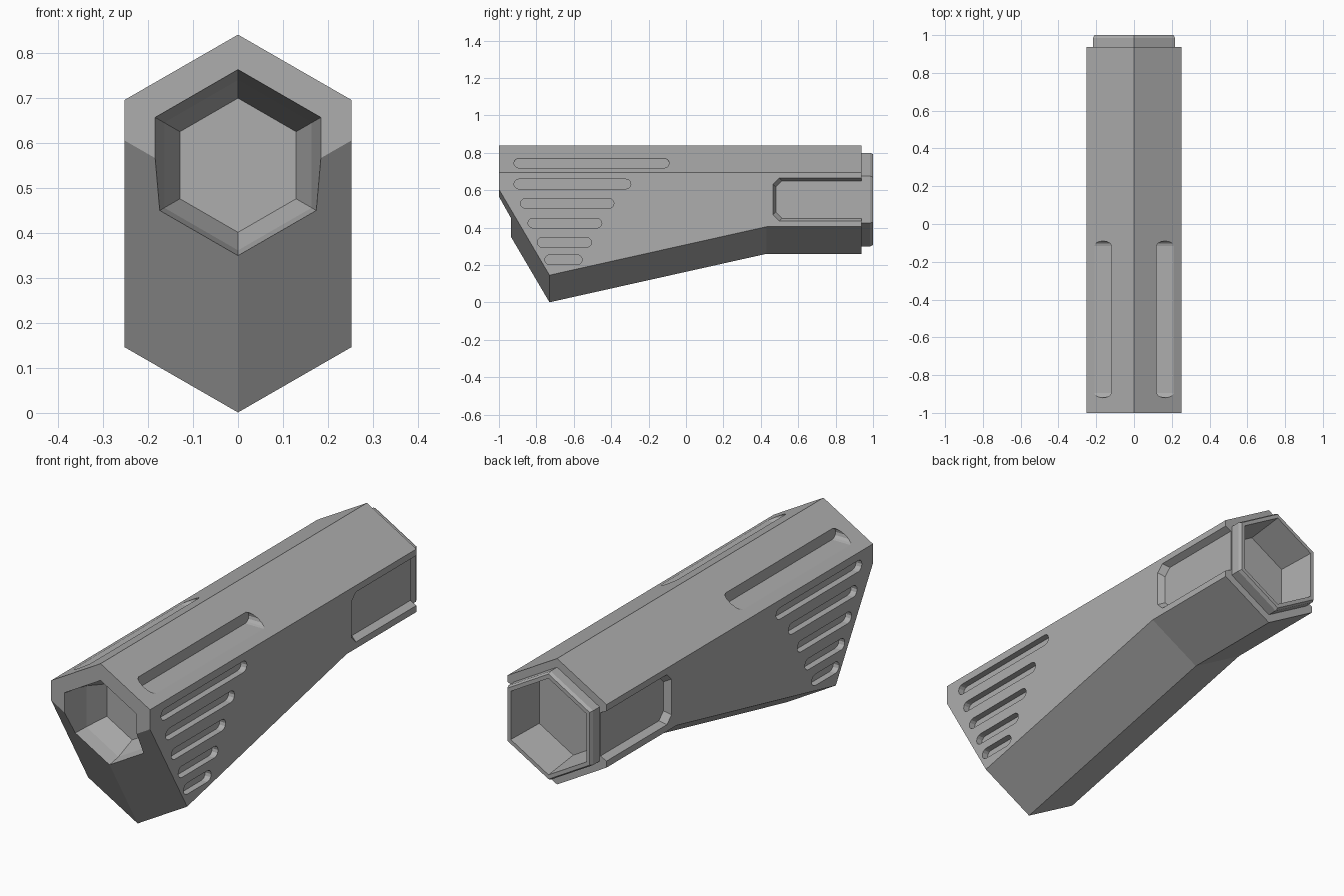
import bpy, bmesh, math

cube = bpy.data.objects.get("Cube")
if cube:
    bpy.data.objects.remove(cube)

AXIS_Z = 0.55          # height of the bore axis
HALF_W, RISE = 0.252, 0.145

grey = bpy.data.materials.new("neutral_grey")
grey.use_nodes = True
colour = (0.42, 0.42, 0.42, 1)
grey.diffuse_color = colour
grey.node_tree.nodes["Principled BSDF"].inputs["Base Color"].default_value = colour


def hexagon(radius, y):
    """Upright pointed hexagon around the bore axis."""
    angles = [math.radians(90 - 60 * i) for i in range(6)]
    return [(radius * math.cos(a), y, AXIS_Z + radius * math.sin(a)) for a in angles]


def body_ring(y, low):
    """Body section whose lower side corners lie at height low."""
    top = 0.84
    return [(0, y, top), (HALF_W, y, top - RISE), (HALF_W, y, low),
            (0, y, low - RISE), (-HALF_W, y, low), (-HALF_W, y, top - RISE)]


def loft(bm, rings):
    """Skin a run of matching rings and cap both ends."""
    loops = [[bm.verts.new(p) for p in ring] for ring in rings]
    n = len(loops[0])
    for a, b in zip(loops, loops[1:]):
        for i in range(n):
            j = (i + 1) % n
            bm.faces.new((a[i], a[j], b[j], b[i]))
    bm.faces.new(loops[0])
    bm.faces.new(loops[-1][::-1])


def make_object(name, bm):
    bmesh.ops.recalc_face_normals(bm, faces=bm.faces)
    mesh = bpy.data.meshes.new(name)
    bm.to_mesh(mesh)
    bm.free()
    mesh.materials.append(grey)
    obj = bpy.data.objects.new(name, mesh)
    bpy.context.collection.objects.link(obj)
    return obj


def slot_outline(y0, y1, z, half=0.026, steps=6):
    """Stadium outline in the side plane."""
    pts = []
    for cy, start in ((y1 - half, -90), (y0 + half, 90)):
        for i in range(steps + 1):
            a = math.radians(start + 180 * i / steps)
            pts.append((cy + half * math.cos(a), z + half * math.sin(a)))
    return pts


def pocket_outline(grow):
    """Side pocket with clipped front corners, open to the rear."""
    y0, y1, h, c = 0.48 - grow, 0.96, 0.1 + grow, 0.033
    return [(y1, AXIS_Z - h), (y1, AXIS_Z + h), (y0 + c, AXIS_Z + h),
            (y0, AXIS_Z + h - c), (y0, AXIS_Z - h + c), (y0 + c, AXIS_Z - h)]


# Body, rear collar and rear socket as one continuous skin
bm = bmesh.new()
loft(bm, [body_ring(-1, 0.605), body_ring(-0.73, 0.146), body_ring(0.43, 0.405),
          body_ring(0.938, 0.405), hexagon(0.25, 0.938), hexagon(0.25, 0.985),
          hexagon(0.242, 1), hexagon(0.222, 1), hexagon(0.2, 0.82)])
body = make_object("grip_body", bm)

# Stepped, tapering front bore
bm = bmesh.new()
loft(bm, [hexagon(0.2306, -1.1), hexagon(0.189, -0.87), hexagon(0.149, -0.77)])
cutters = [make_object("front_bore_cutter", bm)]

# Side slots, the topmost one biting horizontally into the sloping roof
slots = [(-0.92, -0.09, 0.745, 0.118), (-0.92, -0.295, 0.633, 0.222),
         (-0.885, -0.385, 0.53, 0.222), (-0.845, -0.45, 0.424, 0.222),
         (-0.795, -0.505, 0.321, 0.222), (-0.755, -0.555, 0.229, 0.222)]
bm = bmesh.new()
for side in (1, -1):
    for y0, y1, z, inner in slots:
        outline = slot_outline(y0, y1, z)
        loft(bm, [[(side * x, y, h) for y, h in outline] for x in (inner, 0.3)])
cutters.append(make_object("slot_cutter", bm))

# Rear side pockets with sloped walls
bm = bmesh.new()
for side in (1, -1):
    loft(bm, [[(side * x, y, z) for y, z in pocket_outline(grow)]
              for x, grow in ((0.221, 0), (HALF_W, 0.015), (0.283, 0.03))])
cutters.append(make_object("pocket_cutter", bm))

# Carve the body, then discard the cutters
bpy.context.view_layer.objects.active = body
for cutter in cutters:
    cutter.hide_render = True
    mod = body.modifiers.new(cutter.name, "BOOLEAN")
    mod.operation, mod.solver, mod.object = "DIFFERENCE", "EXACT", cutter
    bpy.ops.object.modifier_apply(modifier=mod.name)
for cutter in cutters:
    bpy.data.objects.remove(cutter)
